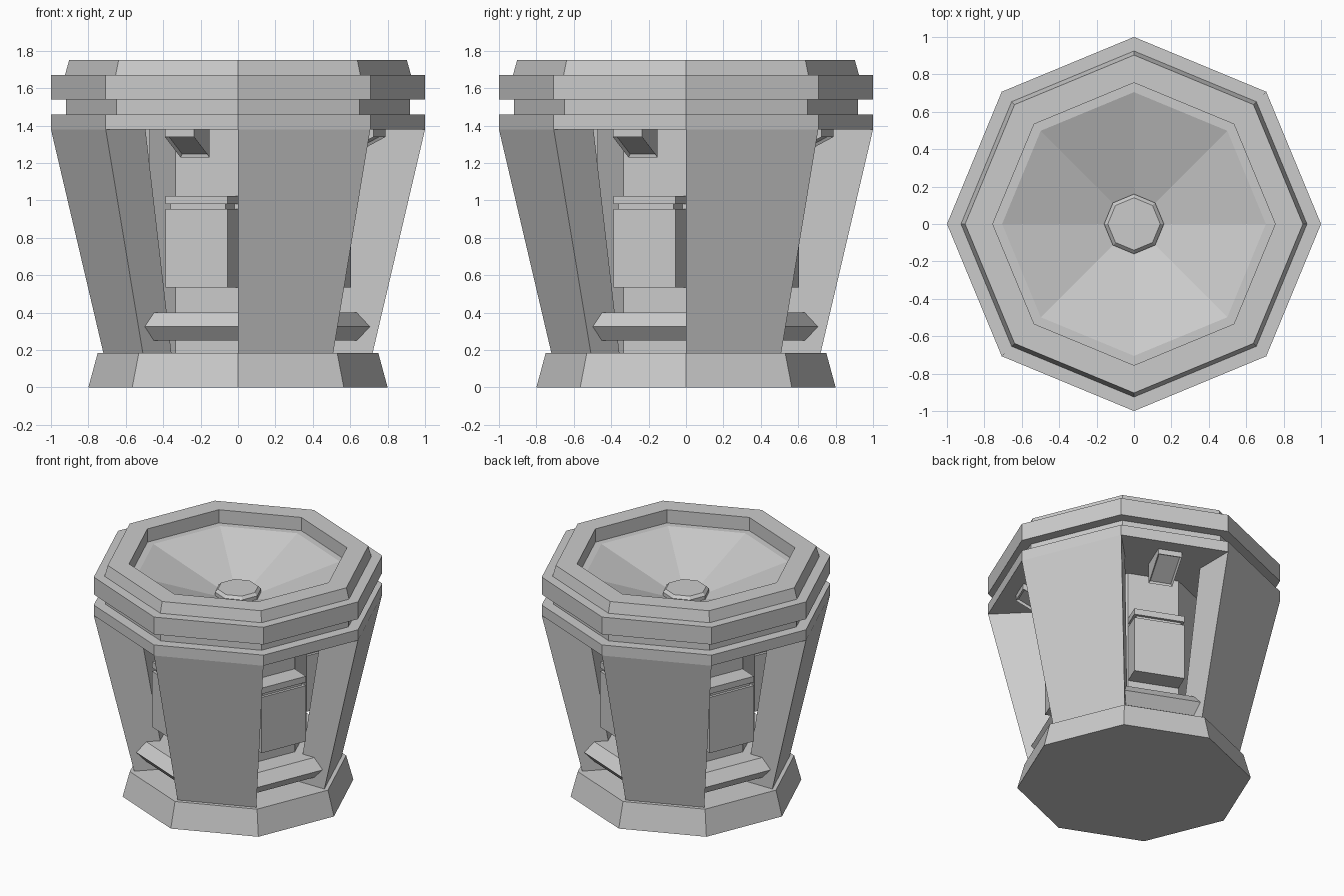
import bpy, bmesh
from math import cos, sin, radians

if "Cube" in bpy.data.objects:
    bpy.data.objects.remove(bpy.data.objects["Cube"])


def finish(name, bm):
    bmesh.ops.recalc_face_normals(bm, faces=bm.faces[:])
    mesh = bpy.data.meshes.new(name)
    bm.to_mesh(mesh)
    bm.free()
    obj = bpy.data.objects.new(name, mesh)
    bpy.context.collection.objects.link(obj)
    return obj


def polar(r, deg, z):
    return (r * cos(radians(deg)), r * sin(radians(deg)), z)


def octagon_lathe(name, profile):
    """Open profile of (radius, z), turned in eight steps and capped at both ends."""
    bm = bmesh.new()
    rings = [[bm.verts.new(polar(r, 45 * i, z)) for i in range(8)] for r, z in profile]
    for a, b in zip(rings, rings[1:]):
        for i in range(8):
            j = (i + 1) % 8
            bm.faces.new((a[i], a[j], b[j], b[i]))
    bm.faces.new(rings[0])
    bm.faces.new(rings[-1])
    return finish(name, bm)


def extrude_profile(name, profile, width, deg, recess=None):
    """Profile of (distance from axis, z), extruded sideways and turned to deg."""
    bm = bmesh.new()
    c, s = cos(radians(deg)), sin(radians(deg))
    sides = [[bm.verts.new((d * c - t * s, d * s + t * c, z)) for d, z in profile]
             for t in (-width / 2, width / 2)]
    a, b = sides
    n = len(profile)
    faces = []
    for i in range(n):
        j = (i + 1) % n
        faces.append(bm.faces.new((a[i], a[j], b[j], b[i])))
    bm.faces.new(a)
    bm.faces.new(b)
    bmesh.ops.recalc_face_normals(bm, faces=bm.faces[:])
    if recess is not None:
        bmesh.ops.inset_individual(bm, faces=[faces[recess]], thickness=0.015, depth=-0.015)
    return finish(name, bm)


def panel(name, deg):
    """Leaning octagon segment with radial sides."""
    bm = bmesh.new()
    low, high = [[bm.verts.new(polar(r, deg + t, z)) for r, t in
                  ((R, 0), (R, 45), (0.7 * R, 45), (0.7 * R, 0))]
                 for R, z in ((0.72, 0.185), (1.0, 1.38))]
    bm.faces.new(low)
    bm.faces.new(high)
    for i in range(4):
        j = (i + 1) % 4
        bm.faces.new((low[i], low[j], high[j], high[i]))
    return finish(name, bm)


# Base, core and the bevelled lower ring
octagon_lathe("base", [(0.80, 0), (0.75, 0.185)])
octagon_lathe("core", [(0.474, 0.185), (0.474, 1.38)])
octagon_lathe("lower_ring", [(0.46, 0.25), (0.635, 0.25), (0.705, 0.325),
                             (0.635, 0.40), (0.46, 0.40)])

# Grooved crown with dished top
octagon_lathe("crown", [(0.45, 1.38), (1.0, 1.38), (1.0, 1.46), (0.92, 1.46),
                        (0.92, 1.54), (1.0, 1.54), (1.0, 1.67), (0.925, 1.67),
                        (0.903, 1.75), (0.755, 1.75), (0.755, 1.65),
                        (0.705, 1.65), (0.15, 1.46)])
octagon_lathe("centre_button", [(0.16, 1.45), (0.16, 1.49), (0.14, 1.51)])

# Four panels, with a grooved box and a downlight in each gap between them
for k in range(4):
    panel(f"side_panel_{k + 1}", 90 * k)
    gap = 90 * k + 67.5
    extrude_profile(f"box_body_{k + 1}",
                    [(0.43, 0.535), (0.58, 0.535), (0.58, 0.955), (0.43, 0.955)], 0.36, gap)
    extrude_profile(f"box_groove_{k + 1}",
                    [(0.43, 0.955), (0.56, 0.955), (0.56, 0.98), (0.43, 0.98)], 0.32, gap)
    extrude_profile(f"box_lid_{k + 1}",
                    [(0.43, 0.98), (0.58, 0.98), (0.58, 1.025), (0.43, 1.025)], 0.36, gap)
    extrude_profile(f"downlight_{k + 1}",
                    [(0.60, 1.38), (0.60, 1.23), (0.82, 1.34), (0.82, 1.38)], 0.168, gap, recess=1)
